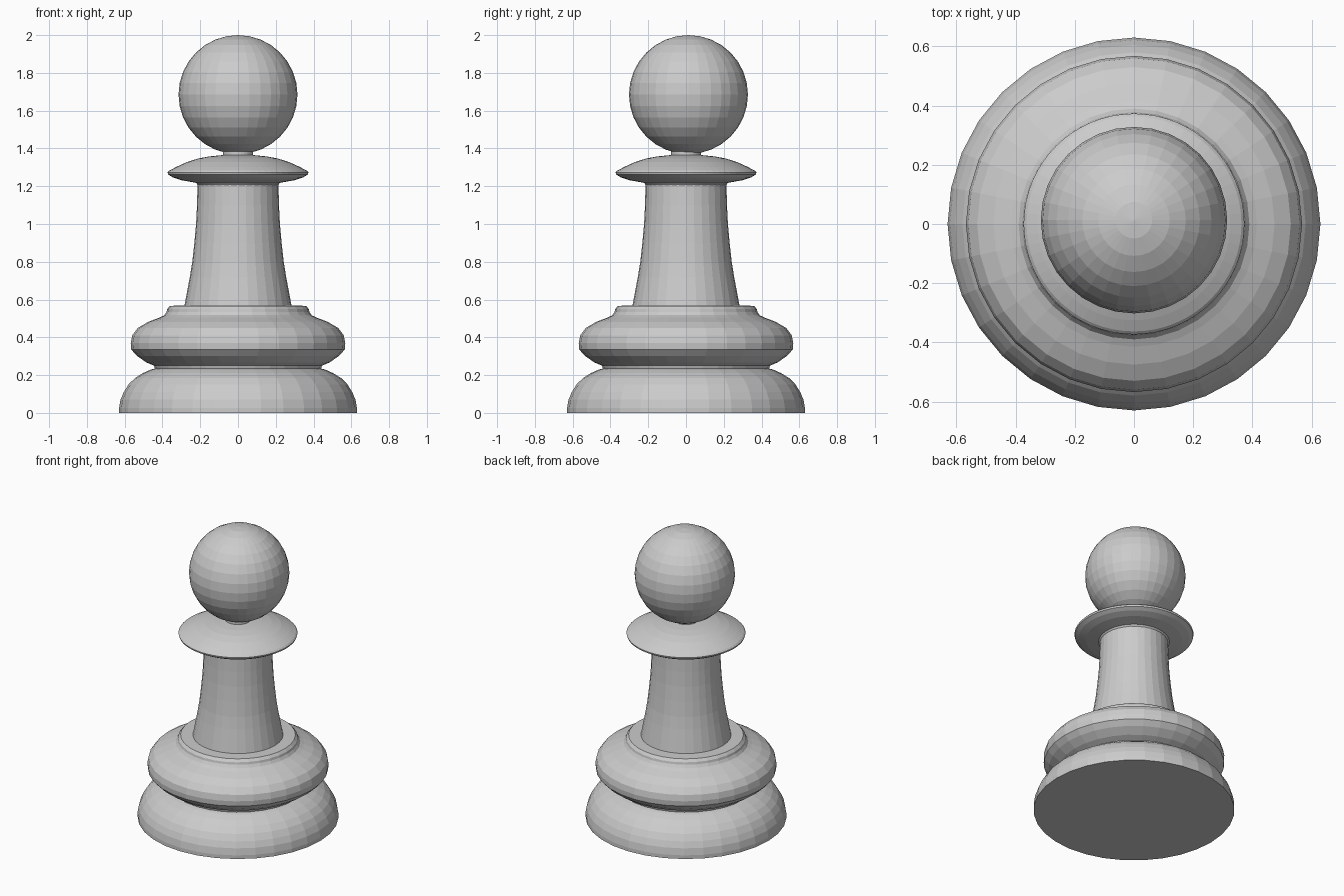
import bpy, bmesh, math

# Single grey colour
grey = bpy.data.materials.new("plain_grey")
grey.diffuse_color = (0.6, 0.6, 0.6, 1)


def lathe(name, profile, sides):
    """Spin an (r, z) profile about z and close both ends."""
    bm = bmesh.new()
    rings = []
    for r, z in profile:
        rings.append([bm.verts.new((r * math.cos(a), r * math.sin(a), z))
                      for a in (2 * math.pi * i / sides for i in range(sides))])
    for lo, hi in zip(rings, rings[1:]):
        for i in range(sides):
            j = (i + 1) % sides
            bm.faces.new((lo[i], lo[j], hi[j], hi[i]))
    bm.faces.new(rings[0][::-1])
    bm.faces.new(rings[-1])
    mesh = bpy.data.meshes.new(name)
    bm.to_mesh(mesh)
    bm.free()
    mesh.materials.append(grey)
    obj = bpy.data.objects.new(name, mesh)
    bpy.context.collection.objects.link(obj)
    return obj


# Foot, bulging ring and stepped ledge
lathe("base", [(0.63, 0), (0.63, 0.025), (0.622, 0.07), (0.605, 0.11),
               (0.58, 0.15), (0.545, 0.185), (0.505, 0.21), (0.465, 0.228),
               (0.44, 0.235), (0.445, 0.25), (0.485, 0.267), (0.535, 0.302),
               (0.565, 0.335), (0.568, 0.37), (0.56, 0.41), (0.53, 0.45),
               (0.475, 0.482), (0.415, 0.505), (0.39, 0.517), (0.378, 0.535),
               (0.375, 0.55), (0.36, 0.567), (0.27, 0.568)], 32)

# Tapered shaft
lathe("shaft", [(0.285, 0.56), (0.27, 0.64), (0.255, 0.72), (0.242, 0.8),
                (0.231, 0.9), (0.222, 1.0), (0.217, 1.1), (0.214, 1.225)], 32)

# Domed collar
lathe("collar", [(0.212, 1.205), (0.222, 1.218), (0.25, 1.223), (0.3, 1.232),
                 (0.345, 1.247), (0.37, 1.262), (0.373, 1.273), (0.363, 1.283),
                 (0.325, 1.303), (0.27, 1.328), (0.21, 1.347), (0.15, 1.358),
                 (0.08, 1.365)], 64)

# Ball head, set very slightly towards the back
bpy.ops.mesh.primitive_uv_sphere_add(segments=32, ring_count=16, radius=0.315,
                                     location=(0, 0.013, 1.685))
head = bpy.context.object
head.name = "head"
head.data.materials.append(grey)
lathe("head_joint", [(0.08, 1.355), (0.08, 1.385)], 32)
